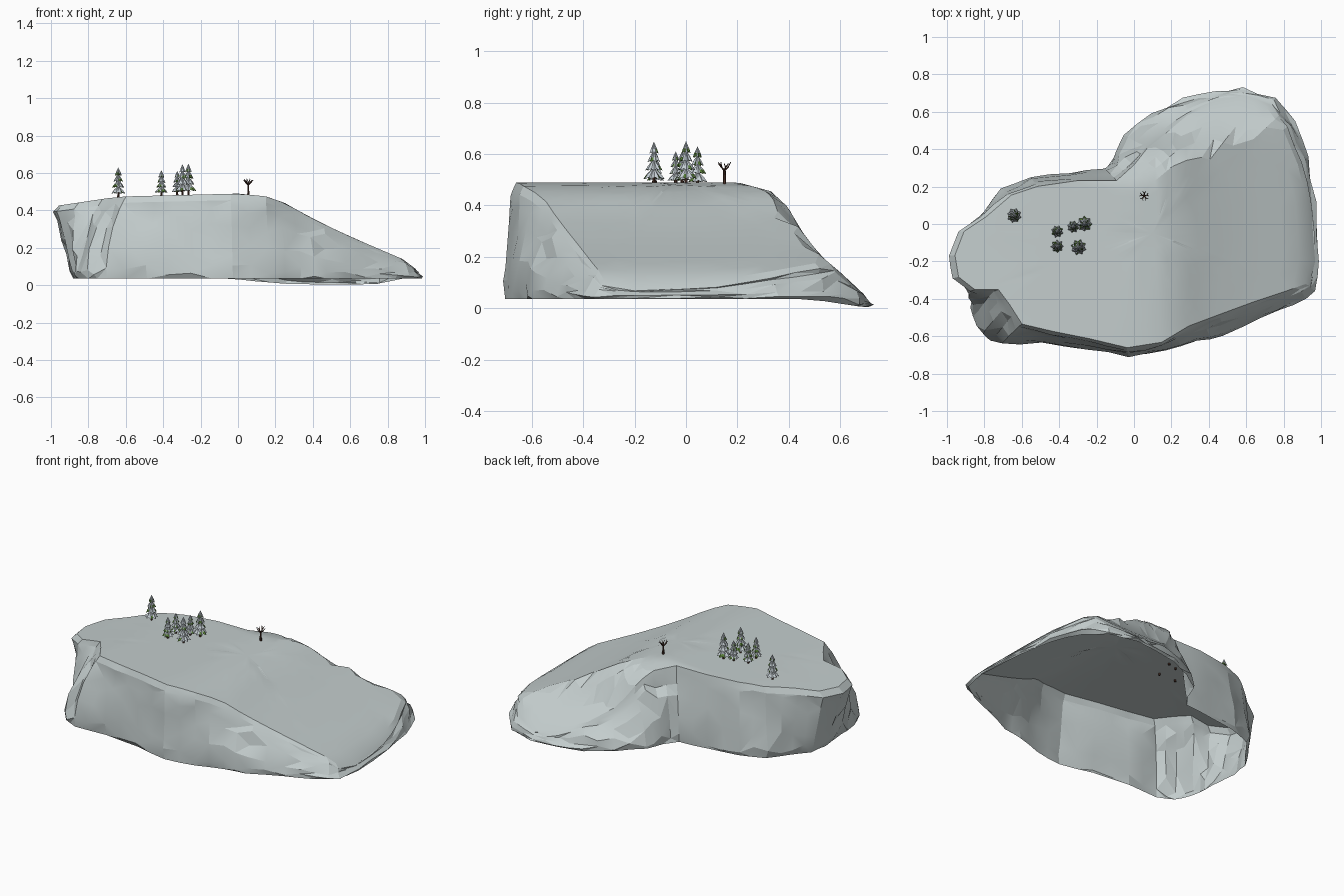
import bpy, bmesh, math, random
from mathutils import Vector

random.seed(4)
old = bpy.data.objects.get("Cube")
if old:
    bpy.data.objects.remove(old)


def material(name, rgb):
    mat = bpy.data.materials.new(name)
    mat.use_nodes = True
    mat.diffuse_color = (*rgb, 1)
    mat.node_tree.nodes["Principled BSDF"].inputs["Base Color"].default_value = (*rgb, 1)
    return mat


SNOWY_ROCK = material("snowy_rock", (0.55, 0.61, 0.61))
TREE_SNOW = material("tree_snow", (0.56, 0.62, 0.66))
NEEDLES = material("green_needles", (0.10, 0.22, 0.04))
BARK = material("dark_bark", (0.07, 0.03, 0.02))


def finish(bm, name, mats):
    mesh = bpy.data.meshes.new(name)
    bmesh.ops.recalc_face_normals(bm, faces=bm.faces)
    bm.to_mesh(mesh)
    bm.free()
    for mat in mats:
        mesh.materials.append(mat)
    obj = bpy.data.objects.new(name, mesh)
    bpy.context.collection.objects.link(obj)
    return obj


def profile(points, v):
    """Piecewise linear height along one axis."""
    if v <= points[0][0]:
        return points[0][1]
    for (a, ha), (b, hb) in zip(points, points[1:]):
        if v <= b:
            return ha + (hb - ha) * (v - a) / (b - a)
    return points[-1][1]


ALONG_X = [(-1, .42), (-.7, .465), (-.6, .475), (0, .49), (.15, .475), (.25, .44),
           (.4, .355), (.6, .26), (.88, .14), (1, .05)]
ALONG_Y = [(.2, .49), (.33, .455), (.4, .39), (.47, .25), (.6, .14), (.73, .02)]


def height(x, y):
    return min(profile(ALONG_X, x), profile(ALONG_Y, y))


# Hill outline, anticlockwise: rim x, y and foot x, y
OUTLINE = [
    (.97, -.2, 1, -.2), (.95, .12, .98, .12), (.9, .33, .93, .36), (.82, .52, .86, .55),
    (.73, .64, .76, .68), (.58, .69, .58, .73), (.43, .66, .43, .71), (.29, .6, .26, .68),
    (.17, .5, .09, .59), (.07, .42, -.06, .48), (0, .33, -.1, .38), (-.1, .24, -.16, .3),
    (-.32, .24, -.35, .28), (-.53, .21, -.55, .25), (-.68, .16, -.71, .19),
    (-.82, .04, -.8, .07), (-.94, -.04, -.88, -.03), (-.99, -.17, -.9, -.15),
    (-.97, -.29, -.89, -.28), (-.88, -.36, -.88, -.4), (-.75, -.36, -.87, -.5),
    (-.69, -.44, -.82, -.6), (-.62, -.55, -.72, -.65), (-.45, -.59, -.5, -.64),
    (-.25, -.63, -.25, -.67), (-.04, -.68, -.03, -.72), (.15, -.65, .17, -.69),
    (.3, -.56, .34, -.63), (.46, -.5, .48, -.61), (.65, -.43, .68, -.51),
    (.83, -.37, .86, -.44), (.94, -.33, .97, -.36)]


def build_hill():
    bm = bmesh.new()
    stations = []
    for a, b in zip(OUTLINE, OUTLINE[1:] + OUTLINE[:1]):
        stations += [a, tuple((p + q) / 2 for p, q in zip(a, b))]
    centre = Vector((.1, -.05))
    rings = []
    # craggy walls from the foot up to the rim
    for level in (0, .12, .35, .65, .88, 1):
        ring = []
        for tx, ty, bx, by in stations:
            rim, foot = Vector((tx, ty)), Vector((bx, by))
            foot_z = .035 - .03 * max(0, min(1, (by - .5) / .2))
            rim_z = max(height(tx, ty) * .93, foot_z + .02)
            spot = foot.lerp(rim, level ** 1.5)
            if level == 0:
                spot = centre + (foot - centre) * .98
            rough = .016 if 0 < level < 1 else .005
            tall = rim_z - foot_z
            spot += (spot - centre).normalized() * random.uniform(-rough, rough * .4)
            z = foot_z + tall * level + random.uniform(-.08, .08) * tall * (0 < level < 1)
            ring.append(bm.verts.new((spot.x, spot.y, z)))
        rings.append(ring)
    # smooth snow field drawn in toward the middle
    for t in (.97, .9, .8, .68, .55, .42, .28, .14):
        ring = []
        for tx, ty, bx, by in stations:
            p = centre + (Vector((tx, ty)) - centre) * t
            ring.append(bm.verts.new((p.x, p.y, height(p.x, p.y))))
        rings.append(ring)
    n = len(stations)
    for lower, upper in zip(rings, rings[1:]):
        for i in range(n):
            j = (i + 1) % n
            bm.faces.new((lower[i], lower[j], upper[j], upper[i]))
    top = bm.verts.new((centre.x, centre.y, height(*centre)))
    for i in range(n):
        bm.faces.new((rings[-1][i], rings[-1][(i + 1) % n], top))
    bmesh.ops.triangulate(bm, faces=bm.faces)
    hill = finish(bm, "snowy_hill", [SNOWY_ROCK])
    # the hollow shell is open below, so make sure it faces outward
    if hill.data.polygons[-1].normal.z < 0:
        hill.data.flip_normals()
    bpy.ops.object.select_all(action='DESELECT')
    hill.select_set(True)
    bpy.context.view_layer.objects.active = hill
    bpy.ops.object.shade_smooth_by_angle(angle=math.radians(14))


def limb(bm, start, end, r1, r2, index, sides=6):
    """Tapered stick between two points."""
    start, end = Vector(start), Vector(end)
    axis = end - start
    turn = axis.to_track_quat('Z', 'Y').to_matrix().to_4x4()
    turn.translation = (start + end) / 2
    made = bmesh.ops.create_cone(bm, cap_ends=True, segments=sides, radius1=r1,
                                 radius2=r2, depth=axis.length, matrix=turn)
    for v in made["verts"]:
        for f in v.link_faces:
            f.material_index = index


def build_pine(name, x, y, tip):
    bm = bmesh.new()
    ground = height(x, y)
    tall = tip - ground
    limb(bm, (x, y, ground - .012), (x, y, ground + tall * .4), .007, .005, 2)
    tiers, spikes = 4, 16
    for k in range(tiers):
        low = ground + tall * (.12 + .2 * k)
        high = low + tall * .28
        radius = tall * (.25 - .045 * k)
        spin = random.random() * math.tau
        apex = bm.verts.new((x, y, high))
        under = bm.verts.new((x, y, low + tall * .07))
        skirt, middle = [], []
        for i in range(spikes):
            a = spin + math.tau * i / spikes
            out = radius * (random.uniform(.95, 1.08) if i % 2 else .74)
            drop = 0 if i % 2 else tall * .04
            skirt.append(bm.verts.new((x + out * math.cos(a), y + out * math.sin(a), low + drop)))
            out *= .68
            middle.append(bm.verts.new((x + out * math.cos(a), y + out * math.sin(a),
                                        low + tall * .11)))
        for i in range(spikes):
            j = (i + 1) % spikes
            bm.faces.new((apex, middle[i], middle[j]))
            hem = bm.faces.new((middle[i], skirt[i], skirt[j], middle[j]))
            hem.material_index = 1 if random.random() < .3 else 0
            bm.faces.new((under, skirt[j], skirt[i])).material_index = 1
    finish(bm, name, [TREE_SNOW, NEEDLES, BARK])


def build_bare_tree(x, y):
    bm = bmesh.new()
    g = height(x, y)
    fork = (x, y, g + .05)
    limb(bm, (x, y, g - .012), fork, .007, .005, 0)
    for i in range(5):
        a = math.tau * i / 5 + .3
        d = Vector((math.cos(a), math.sin(a), 0))
        elbow = Vector(fork) + d * .014 + Vector((0, 0, .014))
        limb(bm, fork, elbow, .004, .003, 0, 5)
        for side in (-.7, .7):
            twig = elbow + Vector((math.cos(a + side), math.sin(a + side), 0)) * .012
            twig.z += .012 + .006 * (i % 2)
            limb(bm, elbow, twig, .003, .0015, 0, 4)
            limb(bm, twig, twig + Vector((0, 0, .003)), .003, .001, 1, 4)
    finish(bm, "bare_tree", [BARK, TREE_SNOW])


build_hill()
PINES = [(-.64, .045, .63), (-.41, -.04, .61), (-.41, -.12, .615),
         (-.325, -.015, .612), (-.265, 0, .65), (-.297, -.125, .648)]
for number, (px, py, tip) in enumerate(PINES, 1):
    build_pine(f"pine_tree_{number}", px, py, tip)
build_bare_tree(.055, .15)
